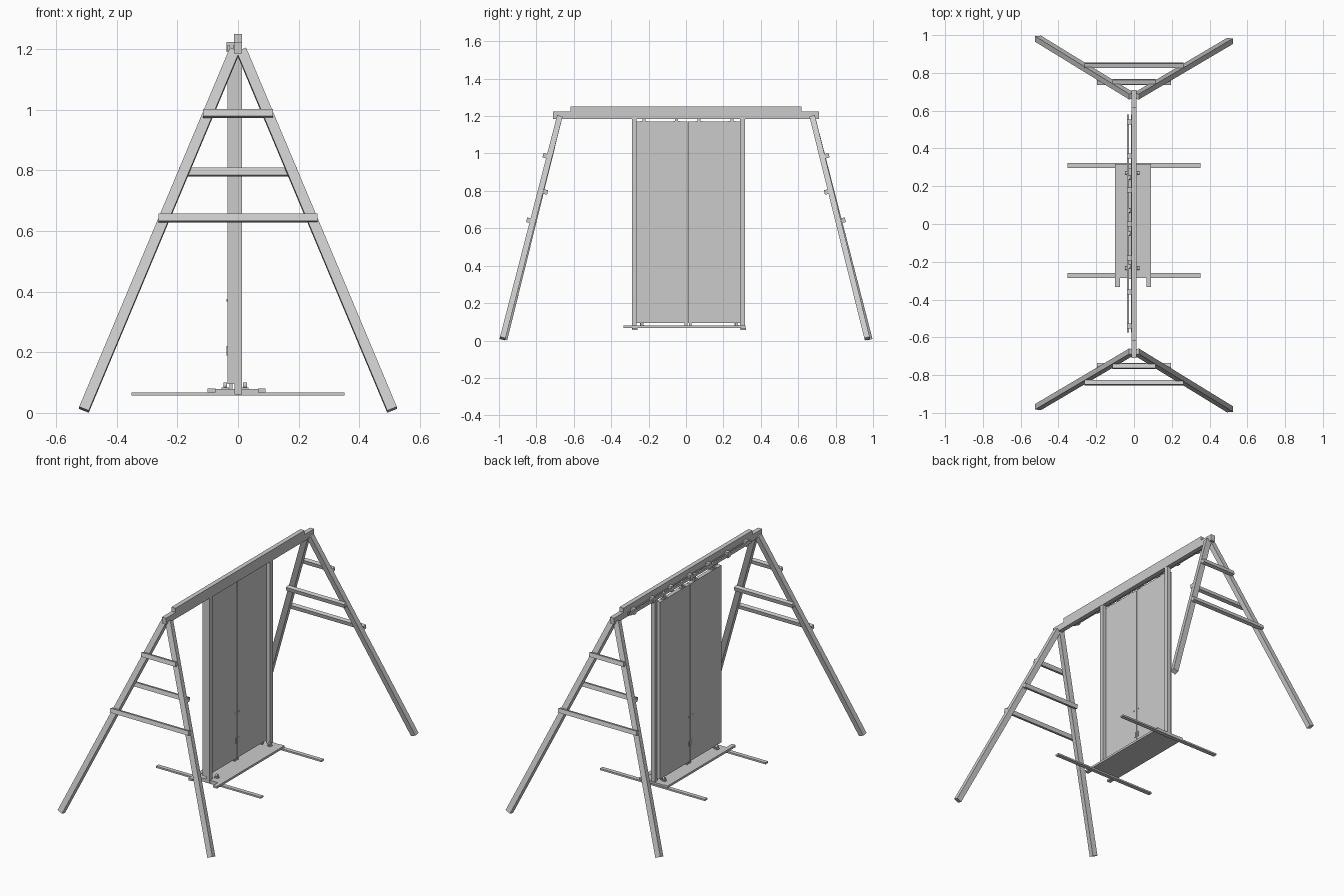
import bpy, bmesh
from mathutils import Vector, Matrix

if "Cube" in bpy.data.objects:
    bpy.data.objects.remove(bpy.data.objects["Cube"])


def make(name, bm):
    bmesh.ops.recalc_face_normals(bm, faces=bm.faces[:])
    me = bpy.data.meshes.new(name)
    bm.to_mesh(me)
    bm.free()
    ob = bpy.data.objects.new(name, me)
    bpy.context.collection.objects.link(ob)
    return ob


def box(name, x0, x1, y0, y1, z0, z1):
    bm = bmesh.new()
    bmesh.ops.create_cube(bm, size=1, matrix=Matrix.LocRotScale(
        Vector((x0 + x1, y0 + y1, z0 + z1)) / 2, None, Vector((x1 - x0, y1 - y0, z1 - z0))))
    return make(name, bm)


def bar(name, p, q, width, depth, normal):
    """Rectangular timber from p to q, depth measured along normal."""
    p, q = Vector(p), Vector(q)
    u = (q - p).normalized()
    w = u.cross(normal).normalized()
    n = w.cross(u)
    m = Matrix((u * (q - p).length, w * width, n * depth)).transposed().to_4x4()
    m.translation = (p + q) / 2
    bm = bmesh.new()
    bmesh.ops.create_cube(bm, size=1, matrix=m)
    return make(name, bm)


def disc(name, x0, x1, y, z, r):
    bm = bmesh.new()
    m = Matrix.Translation(((x0 + x1) / 2, y, z)) @ Matrix.Rotation(1.5708, 4, 'Y')
    bmesh.ops.create_cone(bm, cap_ends=True, segments=16, radius1=r, radius2=r,
                          depth=x1 - x0, matrix=m)
    return make(name, bm)


# Ridge beam with stepped ends
prof = [(-0.71, 1.185), (0.71, 1.185), (0.71, 1.224), (0.618, 1.224),
        (0.618, 1.25), (-0.618, 1.25), (-0.618, 1.224), (-0.71, 1.224)]
bm = bmesh.new()
f = bm.faces.new([bm.verts.new((-0.014, y, z)) for y, z in prof])
ext = bmesh.ops.extrude_face_region(bm, geom=[f])
bmesh.ops.translate(bm, vec=(0.028, 0, 0),
                    verts=[v for v in ext['geom'] if isinstance(v, bmesh.types.BMVert)])
make("ridge_beam", bm)

# A-frame legs and rungs at both ends
SLOPE = 0.252
for end, s in (("front", -1), ("back", 1)):
    n = Vector((0, s, SLOPE)).normalized()
    for side, k in (("left", -1), ("right", 1)):
        off = 0.006 if k * s < 0 else -0.006
        p = (k * 0.508, s * (0.975 + off), 0.0105)
        q = (k * 0.011, s * (0.977 - SLOPE * 1.195), 1.195)
        bar(f"{end}_{side}_leg", p, q, 0.034, 0.03, n)
    for i, (z, half, out) in enumerate(((0.988, 0.115, 1), (0.794, 0.195, -1), (0.643, 0.263, 1))):
        c = Vector((0, s * (0.977 - SLOPE * z), z)) + n * out * 0.0265
        c.z = z
        bar(f"{end}_rung_{i + 1}", c - Vector((half, 0, 0)), c + Vector((half, 0, 0)),
            0.025, 0.023, n)

# Door posts
for name, y in (("front_post", -0.29), ("back_post", 0.29)):
    box(name, -0.011, 0.013, y, y + 0.025, 0.06, 1.186)

# Two door leaves hung beside the posts
box("door_leaf_front", -0.035, -0.012, -0.29, 0.0085, 0.095, 1.17)
box("door_leaf_back", -0.035, -0.012, 0.0115, 0.297, 0.095, 1.17)

# Sliding rail: lips, back plate and brackets
box("rail_back", -0.017, -0.014, -0.575, 0.58, 1.192, 1.212)
box("rail_bar", -0.036, -0.027, -0.575, 0.58, 1.196, 1.212)
for i in range(7):
    y = -0.54 + i * 0.18
    box(f"rail_bracket_{i + 1}", -0.038, -0.014, y - 0.012, y + 0.012, 1.19, 1.224)

# Hangers with rollers
for i, y in enumerate((-0.225, -0.05, 0.07, 0.245)):
    box(f"hanger_{i + 1}", -0.027, -0.021, y - 0.008, y + 0.008, 1.165, 1.205)
    box(f"hanger_plate_{i + 1}", -0.033, -0.014, y - 0.02, y + 0.02, 1.169, 1.175)
    disc(f"roller_{i + 1}", -0.027, -0.019, y, 1.2, 0.011)

# Bottom guides on the doors
for i, y in enumerate((-0.24, 0.0, 0.022, 0.265)):
    box(f"door_guide_{i + 1}", -0.028, -0.018, y - 0.007, y + 0.007, 0.078, 0.1)

# Base platform, runners and cross bars
box("base_board", -0.075, 0.066, -0.285, 0.318, 0.067, 0.078)
for name, x in (("left_runner", -0.1), ("right_runner", 0.066)):
    box(name, x, x + 0.025, -0.333, 0.318, 0.067, 0.08)
for name, y in (("front_cross_bar", -0.285), ("back_cross_bar", 0.297)):
    box(name, -0.352, 0.352, y, y + 0.025, 0.057, 0.067)

# Angle brackets beside the doors
for i, (x, y) in enumerate(((-0.05, -0.235), (0.023, -0.235), (-0.05, 0.27), (0.023, 0.27))):
    k = -1 if x < 0 else 1
    xc = x if k > 0 else x + 0.008
    box(f"bracket_foot_{i + 1}", xc - 0.012, xc + 0.012, y - 0.01, y + 0.01, 0.078, 0.083)
    disc(f"bracket_wheel_{i + 1}", xc - 0.006, xc + 0.006, y, 0.091, 0.009)

# Latch plates and bolt heads on both door faces
for side, xa, xb in (("left", -0.038, -0.035), ("right", -0.012, -0.009)):
    for j, y in enumerate((-0.001, 0.021)):
        box(f"{side}_latch_{j + 1}", xa, xb, y - 0.006, y + 0.006, 0.19, 0.22)
    for j, y in enumerate((-0.015, 0.025)):
        disc(f"{side}_bolt_{j + 1}", xa, xb, y, 0.372, 0.004)
